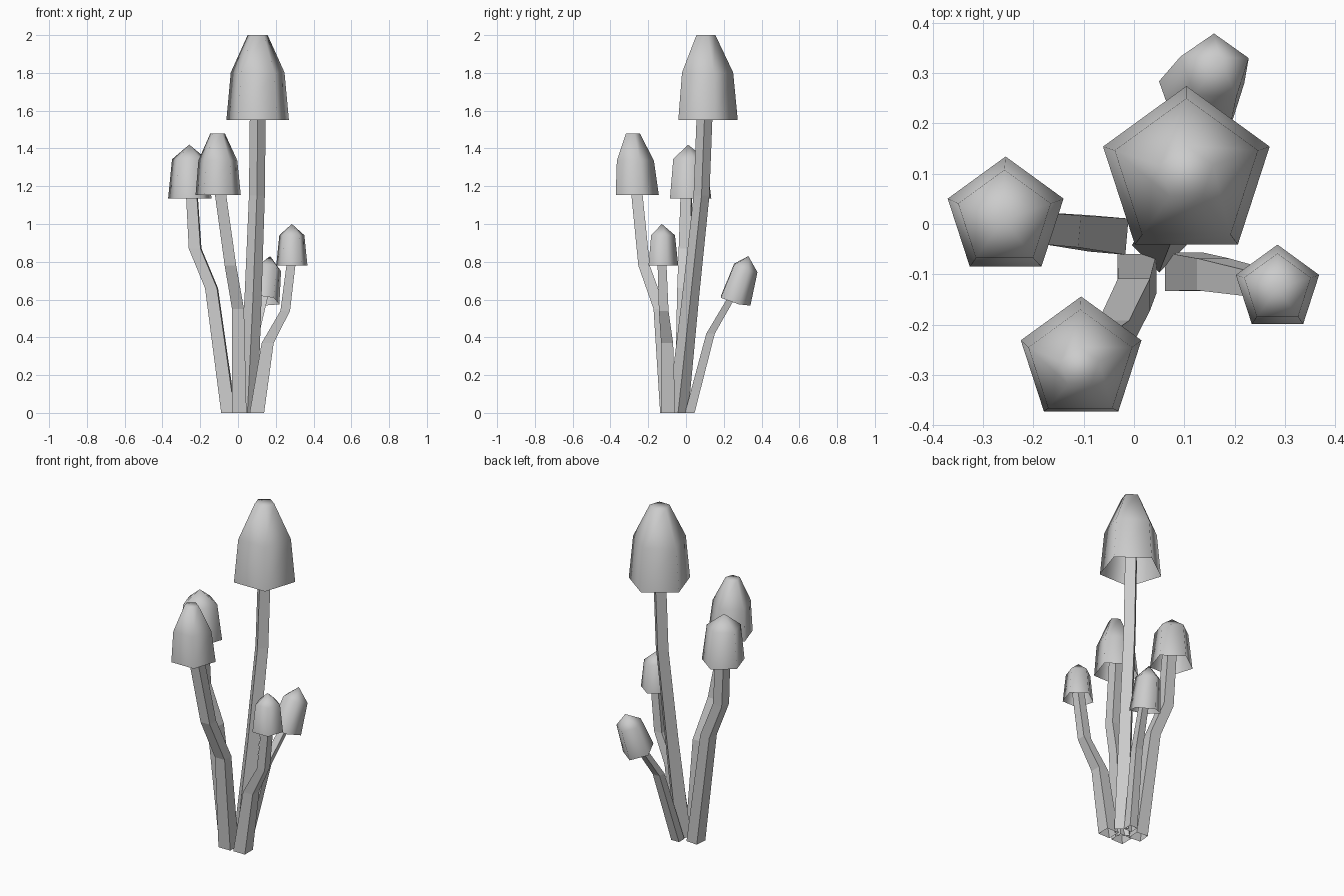
import bpy, bmesh, math
from mathutils import Vector

if "Cube" in bpy.data.objects:
    bpy.data.objects.remove(bpy.data.objects["Cube"])

grey = bpy.data.materials.new("mushroom_grey")
grey.diffuse_color = (0.6, 0.6, 0.6, 1)
grey.use_nodes = True
grey.node_tree.nodes["Principled BSDF"].inputs["Base Color"].default_value = grey.diffuse_color


def make_object(name, bm, smooth):
    bmesh.ops.recalc_face_normals(bm, faces=bm.faces)
    for f in bm.faces:
        f.smooth = smooth
    mesh = bpy.data.meshes.new(name)
    bm.to_mesh(mesh)
    bm.free()
    mesh.materials.append(grey)
    obj = bpy.data.objects.new(name, mesh)
    bpy.context.collection.objects.link(obj)
    return obj


def bridge(bm, rings):
    for a, b in zip(rings, rings[1:]):
        n = len(a)
        for i in range(n):
            bm.faces.new((a[i], a[(i + 1) % n], b[(i + 1) % n], b[i]))


def stem(name, path, turn):
    """Four-sided stalk through (x, y, z, radius) points, open at the ends."""
    bm = bmesh.new()
    rings = []
    for x, y, z, r in path:
        angles = [math.radians(turn + 90 * i) for i in range(4)]
        rings.append([bm.verts.new((x + r * math.cos(a), y + r * math.sin(a), z))
                      for a in angles])
    bridge(bm, rings)
    make_object(name, bm, False)


def cap(name, rim, radius, top, profile, closed, tilted=False):
    """Five-sided bell from rim centre to top; profile = (height share, radius share)."""
    rim, top = Vector(rim), Vector(top)
    axis = top - rim
    rot = Vector((0, 0, 1)).rotation_difference(axis) if tilted else None
    bm = bmesh.new()
    rings = []
    for t, k in profile:
        ring = []
        for i in range(5):
            a = math.radians(90 + 72 * i)
            v = Vector((math.cos(a), math.sin(a), 0)) * radius * k
            if rot:
                v.rotate(rot)
            ring.append(bm.verts.new(rim + axis * t + v))
        rings.append(ring)
    bridge(bm, rings)
    if closed:                      # flat crown
        bm.faces.new(rings[-1])
    else:                           # pointed crown
        tip = bm.verts.new(top)
        for i in range(5):
            bm.faces.new((rings[-1][i], rings[-1][(i + 1) % 5], tip))
    make_object(name, bm, True)


# Stalks
stem("tall_stem", [(.05, -.042, 0, .054), (.08, .025, .62, .045),
                   (.10, .082, 1.15, .042), (.105, .1, 1.62, .042)], 0)
stem("left_stem", [(-.05, -.022, 0, .051), (-.14, -.012, .66, .045),
                   (-.227, -.005, .87, .044), (-.247, .003, 1.2, .04)], 40)
stem("front_stem", [(.006, -.098, 0, .055), (0, -.14, .55, .045),
                    (-.04, -.222, .78, .043), (-.1, -.265, 1.21, .042)], 45)
stem("right_stem", [(.1, -.095, 0, .054), (.157, -.1, .37, .045),
                    (.25, -.118, .54, .036), (.285, -.128, .82, .033)], 45)
stem("back_stem", [(.04, .02, 0, .036), (.09, .13, .42, .032),
                   (.135, .235, .6, .028), (.145, .265, .66, .026)], 45)

# Caps
flat = [(0, 1), (.56, .86), (1, .32)]
pointed = [(0, 1), (.73, .8)]
cap("tall_cap", (.104, .1, 1.55), .174, (.104, .1, 2.0), flat, True)
cap("front_cap", (-.105, -.27, 1.153), .126, (-.108, -.285, 1.48), flat, True)
cap("left_cap", (-.255, .013, 1.135), .121, (-.258, .01, 1.42), pointed, False)
cap("right_cap", (.285, -.128, .78), .087, (.285, -.128, 1.0), pointed, False)
cap("back_cap", (.135, .255, .595), .09, (.17, .33, .83), pointed, False, True)
